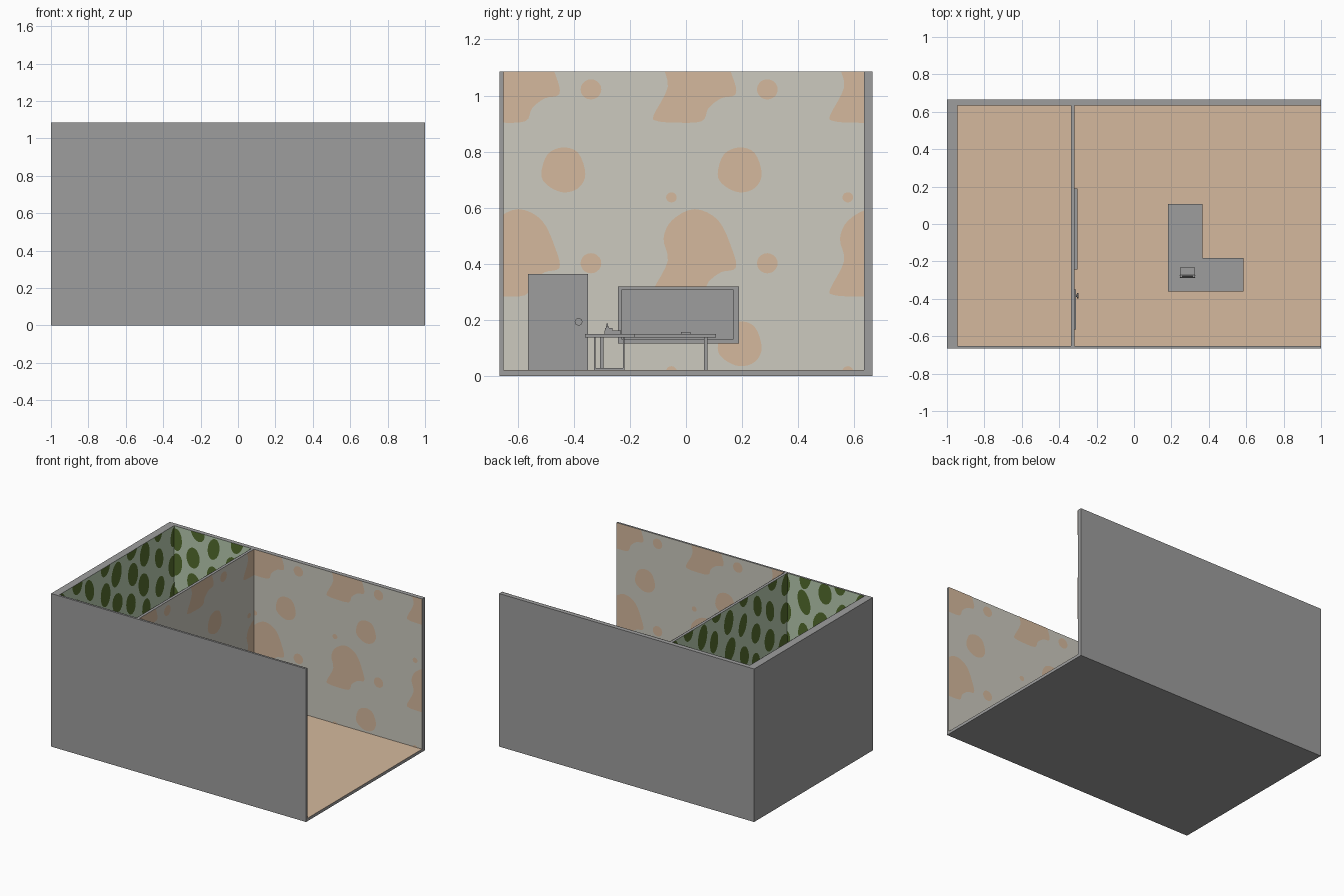
import bpy, bmesh, math, random
from mathutils import Vector

if "Cube" in bpy.data.objects:
    bpy.data.objects.remove(bpy.data.objects["Cube"])

random.seed(4)
H, FLOOR = 1.085, 0.02


def material(name, r, g, b):
    m = bpy.data.materials.new(name)
    lin = [((c / 255 + 0.055) / 1.055) ** 2.4 for c in (r, g, b)]
    m.diffuse_color = (*lin, 1)
    m.use_nodes = True
    m.node_tree.nodes["Principled BSDF"].inputs["Base Color"].default_value = m.diffuse_color
    return m


GREY = material("plain_grey", 158, 158, 158)
BEIGE = material("wall_beige", 204, 202, 191)
TAN = material("warm_tan", 213, 185, 157)
PALE_GREEN = material("pale_green", 184, 204, 177)
DARK_GREEN = material("dark_green", 84, 108, 45)


def finish(name, bm, *mats):
    me = bpy.data.meshes.new(name)
    bm.to_mesh(me)
    bm.free()
    for m in mats:
        me.materials.append(m)
    ob = bpy.data.objects.new(name, me)
    bpy.context.collection.objects.link(ob)
    return ob


def box(name, x0, x1, y0, y1, z0, z1, mat=GREY):
    bm = bmesh.new()
    bmesh.ops.create_cube(bm, size=1)
    for v in bm.verts:
        v.co = (x0 + (v.co.x + .5) * (x1 - x0), y0 + (v.co.y + .5) * (y1 - y0),
                z0 + (v.co.z + .5) * (z1 - z0))
    return finish(name, bm, mat)


def rod(name, loc, radius, depth, sides):
    """Cylinder along x."""
    bm = bmesh.new()
    bmesh.ops.create_cone(bm, cap_ends=True, segments=sides, radius1=radius,
                          radius2=radius, depth=depth)
    for v in bm.verts:
        v.co = Vector((v.co.z, v.co.x, v.co.y)) + Vector(loc)
    return finish(name, bm, GREY)


def ellipse(cu, cz, a, b, tilt=0, n=20):
    pts = []
    for i in range(n):
        t = math.tau * i / n
        p, q = a * math.cos(t), b * math.sin(t)
        pts.append((cu + p * math.cos(tilt) - q * math.sin(tilt),
                    cz + p * math.sin(tilt) + q * math.cos(tilt)))
    return pts


def smooth_loop(pts, steps=4):
    """Closed Catmull-Rom curve through a few points."""
    out, n = [], len(pts)
    for i in range(n):
        a, b, c, d = (Vector(pts[(i + k) % n]) for k in (-1, 0, 1, 2))
        for s in range(steps):
            t = s / steps
            out.append(tuple(0.5 * (2 * b + (c - a) * t + (2 * a - 5 * b + 4 * c - d) * t ** 2
                                    + (3 * b - a - 3 * c + d) * t ** 3)))
    return out


# Repeating tan pattern: one large blob, one oval, two round dots
BLOB = smooth_loop([(-.115, .31), (-.065, .41), (-.08, .49), (-.05, .555), (.03, .595),
                    (.115, .555), (.165, .45), (.177, .385), (.125, .37), (.08, .335),
                    (.055, .288), (-.05, .284), (-.105, .29)])
OVAL = smooth_loop([(.113, .72), (.135, .79), (.19, .815), (.245, .795), (.27, .72),
                    (.245, .67), (.19, .655), (.135, .68)])
TILE = [BLOB, OVAL, ellipse(.29, .402, .037, .036), ellipse(-.052, .637, .019, .018)]


def tan_spots(offset):
    return [[(u + offset + .629 * i, z + .62 * j) for u, z in shape]
            for shape in TILE for i in range(-4, 5) for j in range(-2, 2)]


def green_spots(_):
    out = []
    for i in range(-9, 10):
        for j in range(-1, 7):
            out.append(ellipse(i * .155 + random.uniform(-.02, .02),
                               j * .2 + (i % 2) * .1 + random.uniform(-.02, .02),
                               random.uniform(.042, .058), random.uniform(.07, .09),
                               random.uniform(-.35, .35)))
    return out


def wallpaper(name, origin, u_dir, u0, u1, pattern, offset, base, spot):
    """Flat wall covering with spots clipped to the wall's rectangle."""
    bm = bmesh.new()
    for shape in pattern(offset):
        bm.faces.new([bm.verts.new((u, z, .0025)) for u, z in shape])
    bmesh.ops.triangulate(bm, faces=bm.faces[:])
    for co, no in (((u0, 0, 0), (-1, 0, 0)), ((u1, 0, 0), (1, 0, 0)),
                   ((0, FLOOR, 0), (0, -1, 0)), ((0, H, 0), (0, 1, 0))):
        bmesh.ops.bisect_plane(bm, geom=bm.verts[:] + bm.edges[:] + bm.faces[:],
                               plane_co=co, plane_no=no, clear_outer=True)
    for f in bm.faces:
        f.normal_update()
        if f.normal.z < 0:
            f.normal_flip()
        f.material_index = 1
    bm.faces.new([bm.verts.new((u, z, .001)) for u, z in
                  ((u0, FLOOR), (u1, FLOOR), (u1, H), (u0, H))])
    u_dir, up = Vector(u_dir), Vector((0, 0, 1))
    normal = u_dir.cross(up)
    for v in bm.verts:
        v.co = Vector(origin) + u_dir * v.co.x + up * v.co.y + normal * v.co.z
    finish(name, bm, base, spot)


# Room shell
LX, PX0, PX1, FY, BY = -.945, -.338, -.319, -.651, .634
box("floor_slab", -1, 1, -.665, .665, 0, FLOOR)
box("floor_covering", LX, 1, FY, BY, FLOOR, FLOOR + .001, TAN)
box("front_wall", -1, 1, -.665, FY, FLOOR, H)
box("back_wall", -1, 1, BY, .665, FLOOR, H)
box("left_wall", -1, LX, FY, BY, FLOOR, H)
box("partition_wall", PX0, PX1, FY, BY, FLOOR, H)

# Wall coverings: tan spots in the office, green spots in the back room
office = (BEIGE, TAN)
wallpaper("office_partition_paper", (PX1, 0, 0), (0, 1, 0), FY, BY, tan_spots, 0, *office)
wallpaper("office_back_paper", (0, BY, 0), (1, 0, 0), PX1, 1, tan_spots, .37, *office)
wallpaper("office_front_paper", (0, FY, 0), (-1, 0, 0), -1, -PX1, tan_spots, -.338, *office)
green = (green_spots, 0, PALE_GREEN, DARK_GREEN)
wallpaper("back_room_left_paper", (LX, 0, 0), (0, 1, 0), FY, BY, *green)
wallpaper("back_room_back_paper", (0, BY, 0), (1, 0, 0), LX, PX0, *green)
wallpaper("back_room_front_paper", (0, FY, 0), (-1, 0, 0), -PX0, -LX, *green)
wallpaper("back_room_partition_paper", (PX0, 0, 0), (0, -1, 0), -BY, -FY, *green)

# Door and knob
box("door", PX1, -.309, -.564, -.35, FLOOR, .364)
rod("door_knob_stem", (-.306, -.383, .193), .006, .01, 8)
rod("door_knob", (-.301, -.383, .193), .014, .008, 8)

# Wall board: panel with raised frame
box("board_panel", PX1, -.309, -.235, .18, .125, .312)
box("board_frame_bottom", PX1, -.303, -.243, .189, .116, .132)
box("board_frame_top", PX1, -.303, -.243, .189, .307, .32)
box("board_frame_left", PX1, -.303, -.243, -.23, .132, .307)
box("board_frame_right", PX1, -.303, .17, .189, .132, .307)

# L-shaped desk top
bm = bmesh.new()
outline = [(.182, -.36), (.585, -.36), (.585, -.182), (.366, -.182), (.366, .107), (.182, .107)]
face = bm.faces.new([bm.verts.new((x, y, .137)) for x, y in outline])
top = bmesh.ops.extrude_face_region(bm, geom=[face])["geom"]
bmesh.ops.translate(bm, vec=(0, 0, .013), verts=[v for v in top if isinstance(v, bmesh.types.BMVert)])
bmesh.ops.recalc_face_normals(bm, faces=bm.faces[:])
finish("desk_top", bm, GREY)

# Desk legs and the side frame
for i, (x, y) in enumerate([(.21, .071), (.335, .071), (.21, -.3)]):
    box(f"desk_leg_{i + 1}", x - .006, x + .006, y - .006, y + .006, FLOOR, .137)
for i, y in enumerate((-.325, -.222)):
    box(f"side_frame_post_{i + 1}", .55, .556, y - .003, y + .003, FLOOR, .137)
box("side_frame_foot", .55, .556, -.325, -.222, .022, .028)

# Desk machine: base, sloped-back body, roller and upright sheet
box("machine_base", .246, .326, -.29, -.232, .15, .163)
box("machine_body", .25, .322, -.289, -.262, .163, .171)
rod("machine_roller", (.286, -.28, .172), .006, .08, 12)
box("machine_sheet", .256, .316, -.283, -.279, .171, .187)

# Pen
box("pen", .203, .208, -.018, .016, .15, .156)
